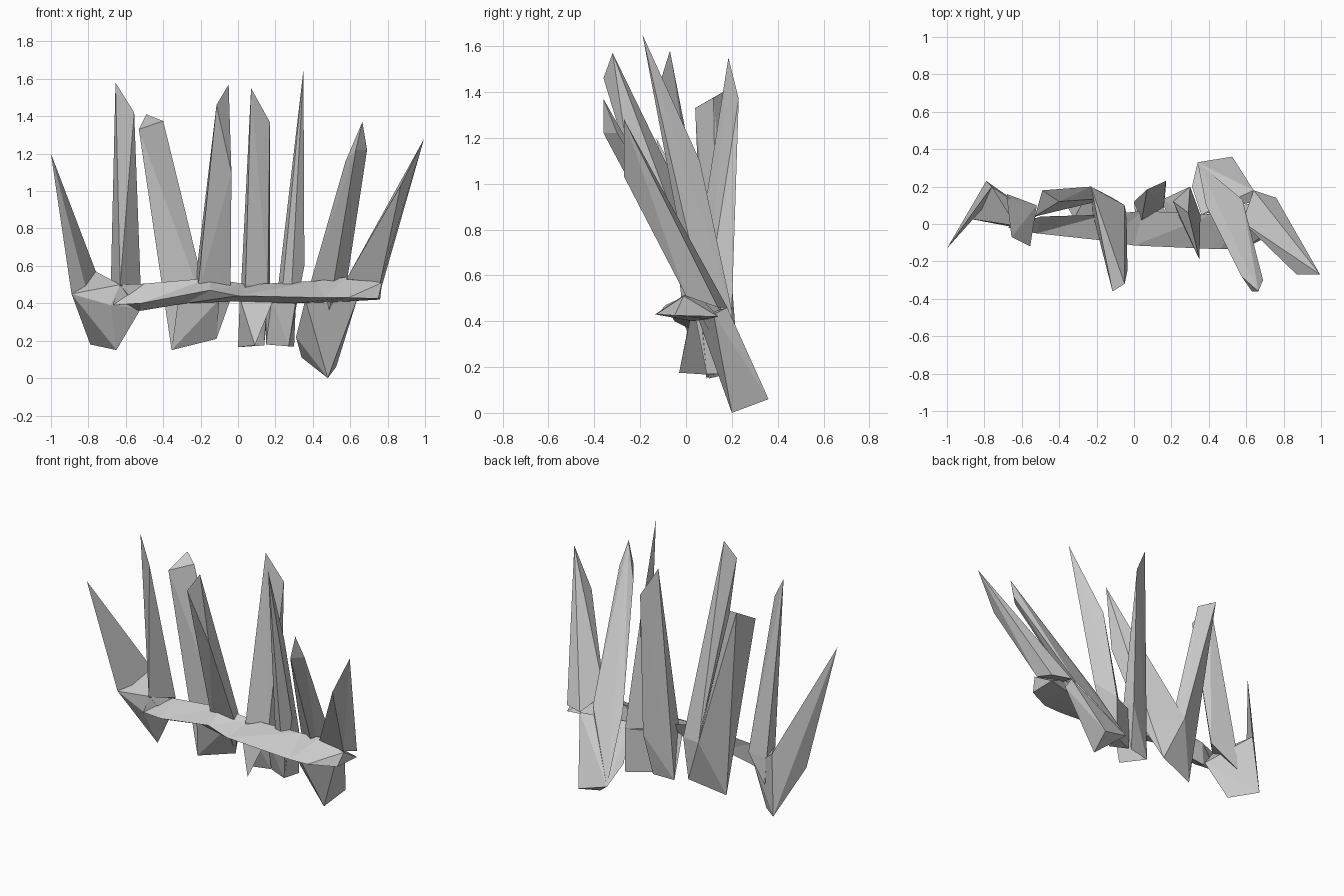
import bpy, bmesh

cube = bpy.data.objects.get("Cube")
if cube:
    bpy.data.objects.remove(cube)

grey = bpy.data.materials.new("stone_grey")
grey.use_nodes = True
GREY = (0.6, 0.6, 0.6, 1)
grey.diffuse_color = GREY
grey.node_tree.nodes["Principled BSDF"].inputs["Base Color"].default_value = GREY


def finish(name, bm):
    bmesh.ops.recalc_face_normals(bm, faces=bm.faces)
    mesh = bpy.data.meshes.new(name)
    bm.to_mesh(mesh)
    bm.free()
    mesh.materials.append(grey)
    obj = bpy.data.objects.new(name, mesh)
    bpy.context.scene.collection.objects.link(obj)
    return obj


def shard(name, *corners):
    """Faceted splinter: the convex hull of a few corners."""
    bm = bmesh.new()
    for co in corners:
        bm.verts.new(co)
    res = bmesh.ops.convex_hull(bm, input=bm.verts)
    loose = [g for g in res["geom_interior"] if isinstance(g, bmesh.types.BMVert)]
    bmesh.ops.delete(bm, geom=loose, context="VERTS")
    return finish(name, bm)


def loft(name, rings):
    """Beam skinned through three-sided cross-sections, capped at both ends."""
    bm = bmesh.new()
    loops = [[bm.verts.new(co) for co in ring] for ring in rings]
    for a, b in zip(loops, loops[1:]):
        for i in range(3):
            j = (i + 1) % 3
            bm.faces.new((a[i], a[j], b[j]))
            bm.faces.new((a[i], b[j], b[i]))
    bm.faces.new(loops[0])
    bm.faces.new(loops[-1])
    return finish(name, bm)


# Shared points where neighbouring shards meet
end_a, crest_a = (-.89, .03, .45), (-.76, .20, .57)
root_a, root_b = (-.79, .23, .18), (-.65, .10, .15)
root_c, root_d, back_cd = (-.355, .09, .15), (-.115, .14, .21), (-.23, .20, .50)
root_e, root_f, back_f = (.09, -.03, .175), (.27, .09, .17), (.30, .20, .17)
heel_in, heel_low, heel_out = (.34, .33, .11), (.48, .20, 0), (.525, .36, .06)

# Cross beam: front ridge, upper back, lower back
loft("cross_beam", [
    [(-.67, -.02, .39), (-.63, -.01, .50), (-.66, .08, .39)],
    [(-.52, -.05, .40), (-.50, .04, .505), (-.52, .03, .36)],
    [(-.15, -.09, .47), (-.15, .05, .535), (-.28, .02, .40)],
    [(0, -.115, .44), (.05, .07, .50), (0, .02, .41)],
    [(.46, -.135, .43), (.42, .05, .52), (.30, .03, .40)],
    [(.59, -.13, .43), (.58, .03, .54), (.58, .10, .41)],
    [(.75, -.05, .425), (.77, -.01, .51), (.76, .14, .42)],
])

# Upright shards, from right to left
shard("outer_right_shard", (-1, -.13, 1.2), end_a,
      crest_a, root_a, (-.74, .16, .20))
shard("tall_right_shard", (-.655, -.07, 1.58), (-.555, -.12, 1.42),
      (-.68, .14, .50), (-.63, -.02, .50), (-.52, .10, .48), (-.68, .16, .33))
shard("blunt_right_shard", (-.49, .18, 1.41), (-.40, .12, 1.375),
      (-.53, .04, 1.33), root_c, root_d, back_cd)
shard("inner_right_shard", (-.05, -.32, 1.57), (-.115, -.36, 1.46),
      (-.035, -.25, 1.10), (-.22, .05, .42), (-.04, .05, .42),
      (-.05, .10, .45), root_d, back_cd)
shard("inner_left_shard", (.07, .185, 1.55), (.17, .23, 1.37),
      (.04, .02, .50), (.16, .09, .48), (.17, .20, .45),
      (0, .12, .165), (.14, .14, .175))
shard("tall_left_shard", (.35, -.19, 1.65), (.24, .04, .50), (.29, .06, 1.10),
      (.355, .05, .60), (.21, .12, .45), (.30, .20, .45), root_f)
shard("leaning_left_shard", (.665, -.36, 1.37), (.575, -.28, 1.16),
      (.63, -.36, 1.22), (.69, -.30, 1.22), (.385, .10, .50),
      (.58, .13, .50), heel_in, (.44, .25, .08))
shard("outer_left_shard", (.995, -.27, 1.28), (.87, -.27, 1.03),
      (.58, .01, .53), (.76, 0, .51), (.64, .18, .46), (.76, .14, .46))

# Wedges below the beam
shard("right_end_wedge", end_a, (-.68, -.01, .39), (-.52, .04, .37),
      (-.63, -.01, .50), crest_a, root_a, root_b)
shard("right_wedge", (-.32, .03, .42), (-.10, .03, .42), back_cd, root_c, root_d)
shard("middle_wedge", (.01, .02, .43), (.19, .02, .42), (.14, .12, .45),
      (0, .12, .165), root_e)
shard("middle_left_wedge", (.18, .04, .42), (.31, .04, .42), (.15, .13, .45),
      (.30, .20, .45), (.15, .13, .18), root_f, back_f)
shard("left_wedge", (.36, .05, .42), (.64, .12, .43), (.64, .18, .46),
      (.31, .20, .22), heel_in, heel_low, heel_out)
